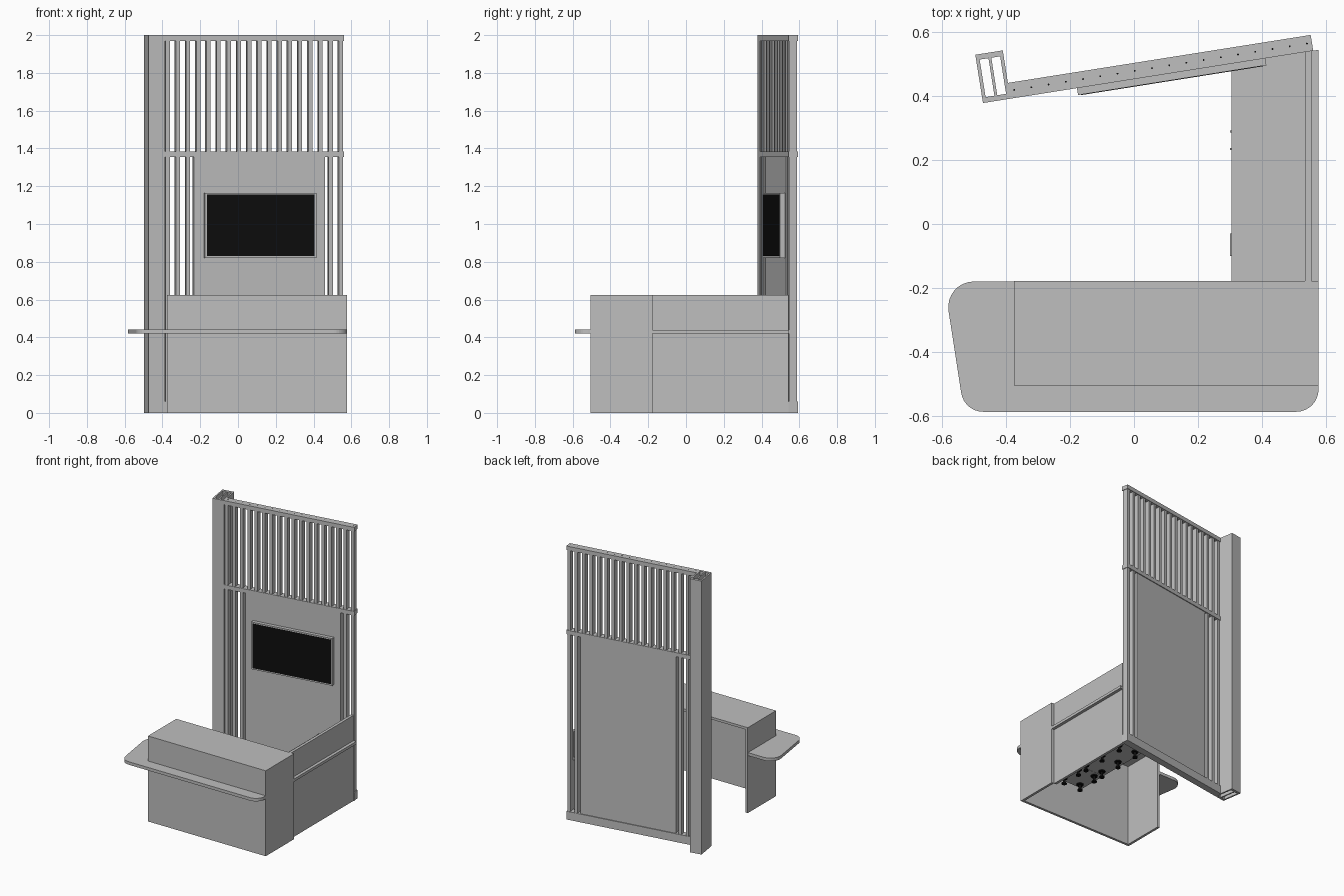
import bpy, bmesh, math
from mathutils import Matrix, Vector

if "Cube" in bpy.data.objects:
    bpy.data.objects.remove(bpy.data.objects["Cube"], do_unlink=True)


def material(name, c):
    m = bpy.data.materials.new(name)
    m.use_nodes = True
    m.diffuse_color = (*c, 1)
    m.node_tree.nodes["Principled BSDF"].inputs["Base Color"].default_value = (*c, 1)
    return m


GREY = material("light grey", (0.52, 0.52, 0.52))
BLACK = material("black", (0.004, 0.004, 0.004))

# The back wall stands at a slight angle to the counter
WALL = Matrix.Translation((-0.39, 0.392, 0)) @ Matrix.Rotation(math.radians(9), 4, "Z")
FLAT = Matrix.Identity(4)


def finish(name, bm, mat, frame=FLAT):
    bmesh.ops.recalc_face_normals(bm, faces=bm.faces)
    me = bpy.data.meshes.new(name)
    bm.to_mesh(me)
    bm.free()
    me.materials.append(mat)
    ob = bpy.data.objects.new(name, me)
    ob.matrix_world = frame
    bpy.context.collection.objects.link(ob)
    return ob


def boxes(name, spans, mat=GREY, frame=FLAT):
    """One object made of boxes, each (x0, x1, y0, y1, z0, z1)."""
    bm = bmesh.new()
    for x0, x1, y0, y1, z0, z1 in spans:
        m = Matrix.Translation(((x0 + x1) / 2, (y0 + y1) / 2, (z0 + z1) / 2))
        bmesh.ops.create_cube(bm, size=1, matrix=m @ Matrix.Diagonal((x1 - x0, y1 - y0, z1 - z0, 1)))
    return finish(name, bm, mat, frame)


def discs(name, items, mat, frame=FLAT, sides=12):
    """One object made of upright cylinders, each (x, y, z0, z1, radius)."""
    bm = bmesh.new()
    for x, y, z0, z1, r in items:
        bmesh.ops.create_cone(bm, cap_ends=True, segments=sides, radius1=r, radius2=r, depth=z1 - z0,
                              matrix=Matrix.Translation((x, y, (z0 + z1) / 2)))
    return finish(name, bm, mat, frame)


def slab(name, outline, z0, z1, mat=GREY):
    """Extruded outline; each point is (x, y, corner radius)."""
    pts = []
    n = len(outline)
    for i, (x, y, r) in enumerate(outline):
        p = Vector((x, y))
        if r == 0:
            pts.append(p)
            continue
        a = (Vector(outline[i - 1][:2]) - p).normalized()
        b = (Vector(outline[(i + 1) % n][:2]) - p).normalized()
        half = a.angle(b) / 2
        centre = p + (a + b).normalized() * r / math.sin(half)
        start = p + a * r / math.tan(half) - centre
        end = p + b * r / math.tan(half) - centre
        sweep = start.angle_signed(end)
        for k in range(9):
            t = -sweep * k / 8
            pts.append(centre + Matrix.Rotation(t, 2) @ start)
    bm = bmesh.new()
    face = bm.faces.new([bm.verts.new((p.x, p.y, z0)) for p in pts])
    ext = bmesh.ops.extrude_face_region(bm, geom=[face])
    bmesh.ops.translate(bm, vec=(0, 0, z1 - z0),
                        verts=[v for v in ext["geom"] if isinstance(v, bmesh.types.BMVert)])
    return finish(name, bm, mat)


# --- Back wall: rails, slats, solid panel ---
LENGTH, DEPTH = 0.963, 0.05
for name, z0, z1 in (("bottom_rail", 0, 0.06), ("middle_rail", 1.355, 1.385), ("top_rail", 1.97, 2.0)):
    boxes(name, [(0, LENGTH, 0, DEPTH, z0, z1)], frame=WALL)

slat_u = [0.019 + 0.0546 * i for i in range(18)]


def slat(u, z0, z1):
    return (u - 0.011, u + 0.011, 0.004, 0.046, z0, z1)


boxes("upper_slats", [slat(u, 1.385, 1.97) for u in slat_u], frame=WALL)
boxes("lower_slats", [slat(u, 0.06, 1.355) for u in slat_u if u < 0.15 or u > 0.87], frame=WALL)
boxes("wall_panel", [(0.159, 0.861, 0.004, 0.044, 0.06, 1.355)], frame=WALL)
discs("top_screws", [(u, 0.025, 1.999, 2.0005, 0.003) for u in slat_u], BLACK, WALL, 8)

# --- Hollow column with a central web ---
boxes("column", [(-0.084, -0.073, 0, 0.153, 0, 2), (-0.008, 0.003, 0, 0.153, 0, 2),
                 (-0.073, -0.008, 0, 0.017, 0, 2), (-0.073, -0.008, 0.136, 0.153, 0, 2),
                 (-0.045, -0.036, 0.017, 0.136, 0, 2)], frame=WALL)

# --- Wall screen ---
boxes("screen_housing", [(0.214, 0.811, -0.022, 0.004, 0.82, 1.165)], frame=WALL)
boxes("screen_glass", [(0.224, 0.801, -0.0235, -0.0215, 0.83, 1.155)], BLACK, WALL)

# --- Front counter: shell open at the back ---
X0, X1, Y0, Y1, H, T = -0.375, 0.578, -0.505, -0.178, 0.625, 0.018
boxes("counter_front", [(X0, X1, Y0, Y0 + T, 0, H - T)])
boxes("counter_ends", [(X0, X0 + T, Y0 + T, Y1, 0, H - T), (X1 - T, X1, Y0 + T, Y1, 0, H - T)])
boxes("counter_top", [(X0, X1, Y0, Y1, H - T, H)])

# Shelf wrapping the front and the free end
slab("wrap_shelf", [(-0.595, -0.18, 0.08), (X0, -0.18, 0), (X0, Y0, 0), (X1, Y0, 0),
                    (X1, -0.588, 0.07), (-0.532, -0.588, 0.07)], 0.42, 0.442)


# --- Side counter, cut along the wall ---
def wall_y(x):
    return 0.392 + (x + 0.39) * math.tan(math.radians(9))


def side_slab(name, x0, x1, z0, z1, y0=Y1):
    slab(name, [(x0, y0, 0), (x0, wall_y(x0), 0), (x1, wall_y(x1), 0), (x1, y0, 0)], z0, z1)


side_slab("side_worktop", 0.305, X1, 0.42, 0.44)
side_slab("side_upstand", 0.535, 0.556, 0.44, H)
side_slab("side_panel", 0.537, 0.556, 0, 0.42)

# Cabinets with doors, drawers, handles and feet
boxes("cabinets", [(0.322, 0.537, -0.175, 0.048, 0.05, 0.42), (0.322, 0.537, 0.05, 0.485, 0.05, 0.42)])
boxes("cabinet_doors", [(0.308, 0.322, 0.053, 0.26, 0.052, 0.416), (0.308, 0.322, 0.264, 0.485, 0.052, 0.416)])
drawer_z = [(0.052, 0.17), (0.174, 0.292), (0.296, 0.416)]
boxes("drawer_fronts", [(0.308, 0.322, -0.175, 0.049, a, b) for a, b in drawer_z])
boxes("drawer_handles", [(0.3, 0.308, -0.1, -0.03, b - 0.035, b - 0.028) for a, b in drawer_z])
boxes("door_handles", [(0.3, 0.308, y - 0.003, y + 0.003, 0.29, 0.36) for y in (0.235, 0.29)])
feet = [(x, y) for x in (0.36, 0.5) for y in (-0.14, 0.01, 0.09, 0.26, 0.44)]
discs("cabinet_feet", [(x, y, 0.006, 0.05, 0.009) for x, y in feet]
      + [(x, y, 0, 0.008, 0.018) for x, y in feet]
      + [(x, y, 0.042, 0.05, 0.024) for x, y in feet], BLACK)
